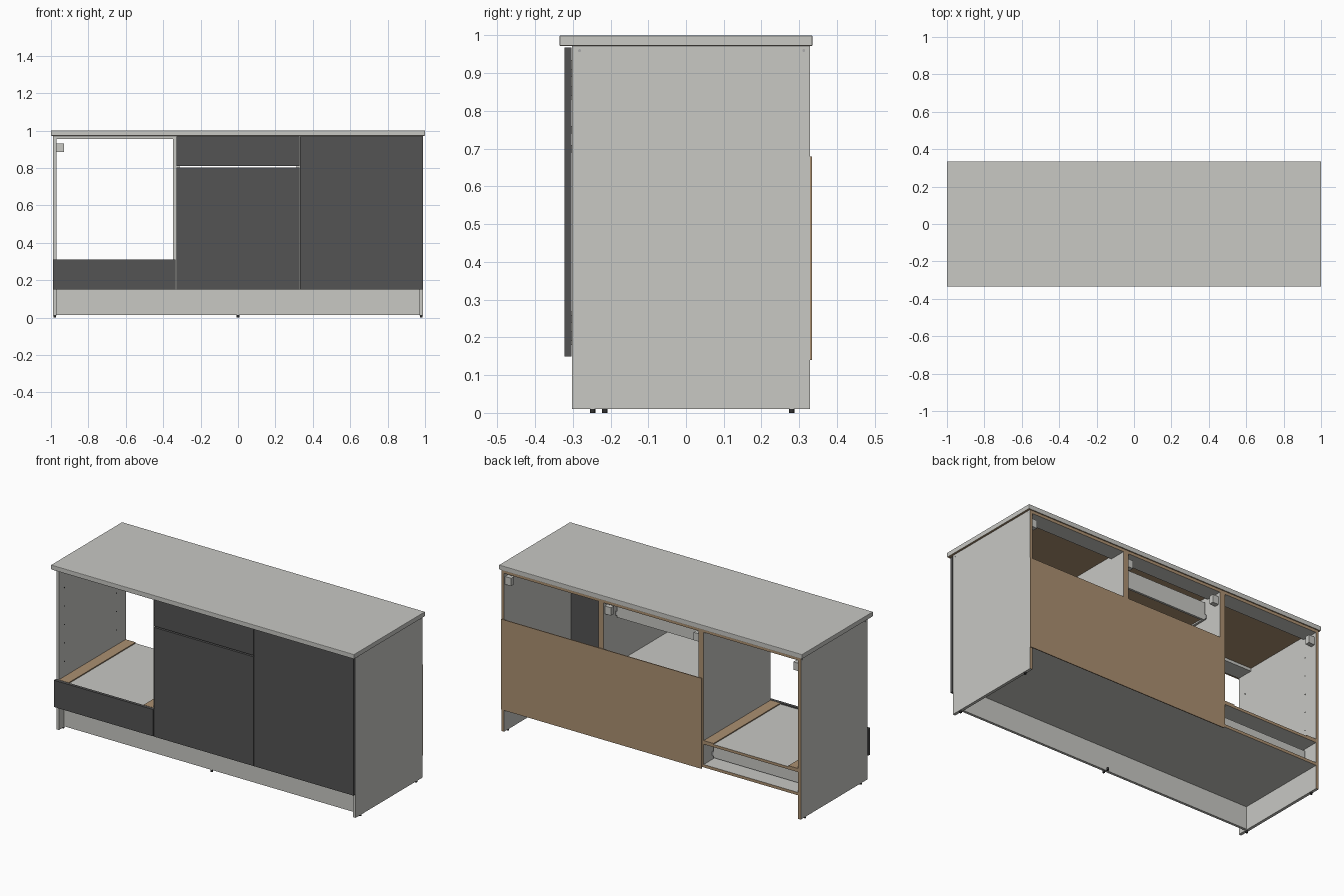
import bpy, bmesh
from mathutils import Vector

cube = bpy.data.objects.get("Cube")
if cube:
    bpy.data.objects.remove(cube, do_unlink=True)


def material(name, rgb):
    m = bpy.data.materials.new(name)
    m.use_nodes = True
    col = (*rgb, 1)
    m.diffuse_color = col
    bsdf = next(n for n in m.node_tree.nodes if n.type == 'BSDF_PRINCIPLED')
    bsdf.inputs["Base Color"].default_value = col
    bsdf.inputs["Roughness"].default_value = 0.7
    return m


LIGHT = material("light grey laminate", (0.58, 0.58, 0.55))
DARK = material("dark grey front", (0.088, 0.088, 0.088))
WOOD = material("raw brown board", (0.41, 0.28, 0.165))
METAL = material("metal grey", (0.4, 0.4, 0.4))
BLACK = material("black plastic", (0.03, 0.03, 0.03))


def finish(name, bm, mats):
    me = bpy.data.meshes.new(name)
    bm.to_mesh(me)
    bm.free()
    for m in mats:
        me.materials.append(m)
    ob = bpy.data.objects.new(name, me)
    bpy.context.collection.objects.link(ob)
    return ob


def box(name, x, y, z, mat=LIGHT, raw=None):
    """Box from (min, max) ranges; the face pointing along raw shows bare board."""
    bm = bmesh.new()
    bmesh.ops.create_cube(bm, size=1)
    for v in bm.verts:
        v.co = [r[0] + (c + 0.5) * (r[1] - r[0]) for r, c in zip((x, y, z), v.co)]
    bm.normal_update()
    if raw:
        for f in bm.faces:
            f.material_index = int(f.normal.dot(Vector(raw)) > 0.9)
    return finish(name, bm, [mat, WOOD])


def disc(name, x, y, z, radius, depth, mat, axis='Z'):
    bm = bmesh.new()
    bmesh.ops.create_cone(bm, cap_ends=True, segments=16, radius1=radius,
                          radius2=radius, depth=depth)
    for v in bm.verts:
        if axis == 'X':
            v.co = (v.co.z, v.co.y, v.co.x)
        v.co += Vector((x, y, z))
    bmesh.ops.recalc_face_normals(bm, faces=bm.faces)
    return finish(name, bm, [mat])


def drawer(name, x0, x1, y0, y1, z0, z1):
    t = 0.013
    box(name + "_left_side", (x1 - t, x1), (y0, y1), (z0, z1))
    box(name + "_right_side", (x0, x0 + t), (y0, y1), (z0, z1))
    box(name + "_back", (x0 + t, x1 - t), (y1 - t, y1), (z0, z1))
    box(name + "_bottom", (x0 + t, x1 - t), (y0, y1 - t), (z0 + 0.008, z0 + 0.014), raw=(0, 0, -1))
    for s, xa in (("left", x1), ("right", x0 - 0.01)):
        box(f"{name}_{s}_runner", (xa, xa + 0.01), (y0, y1), (z0 + 0.01, z0 + 0.035), METAL)


T = 0.017            # board thickness
FRONT, BACK = -0.302, 0.329
BASE, TOP = 0.15, 0.972
BACKWARD = (0, 1, 0)
EDGES = (-0.988, -0.33, 0.33, 0.988)
NAMES = ("right", "middle", "left")

# Worktop with a softened front edge
top = box("worktop", (-1, 1), (-0.335, 0.335), (TOP, 1.0), raw=(0, 0, -1))
bev = top.modifiers.new("soft_edge", 'BEVEL')
bev.width, bev.segments = 0.003, 2

# Carcasses: side boards, bottom and top rails
for i, name in enumerate(NAMES):
    a, b = EDGES[i], EDGES[i + 1]
    for side, x in (("right", a), ("left", b - T)):
        outer = x == EDGES[0] or b == EDGES[-1] and side == "left"
        box(f"{name}_unit_{side}_board", (x, x + T), (FRONT, BACK),
            (0.01 if outer else BASE, TOP), raw=BACKWARD)
    inner = (a + T, b - T)
    box(f"{name}_unit_bottom", inner, (FRONT, BACK), (BASE, BASE + T), raw=BACKWARD)
    box(f"{name}_unit_front_rail", inner, (FRONT, FRONT + 0.1), (TOP - T, TOP))
    box(f"{name}_unit_back_rail", inner, (BACK - 0.1, BACK), (TOP - T, TOP), raw=BACKWARD)

# Hardboard back of the closed units
box("back_panel", (-0.335, 0.988), (BACK, 0.334), (0.14, 0.68), WOOD)

# Plinth and feet
box("plinth", (EDGES[0] + T, EDGES[-1] - T), (-0.255, -0.24), (0.015, BASE))
for x, y in ((-0.98, -0.248), (0.98, -0.248), (-0.98, 0.28), (0.98, 0.28), (0, -0.247), (0, -0.215)):
    disc("foot", x, y, 0.0075, 0.007, 0.015, BLACK)

# Door and drawer fronts
DOOR_Y = (-0.322, -0.304)
box("appliance_drawer_front", (-0.99, -0.334), DOOR_Y, (BASE, 0.31), DARK)
box("middle_drawer_front", (-0.328, 0.328), DOOR_Y, (0.81, 0.968), DARK)
box("middle_door", (-0.328, 0.328), DOOR_Y, (BASE, 0.802), DARK)
box("left_door", (0.332, 0.988), DOOR_Y, (BASE, 0.968), DARK)

# Appliance shelf with bare strips along its two sides
box("appliance_shelf", (-0.971, -0.347), (FRONT, BACK), (0.288, 0.304), raw=BACKWARD)
for x in (-0.971, -0.412):
    box("shelf_strip", (x, x + 0.065), (FRONT, BACK), (0.304, 0.31), WOOD)
box("middle_shelf", (-0.313, 0.313), (-0.28, 0.31), (0.535, 0.551), raw=BACKWARD)

# Drawer boxes
drawer("appliance_drawer", -0.96, -0.358, DOOR_Y[1], 0.25, 0.18, 0.268)
drawer("middle_drawer", -0.302, 0.302, DOOR_Y[1], 0.22, 0.83, 0.935)

# Wall brackets at the upper back corners
for x, s in ((-0.971, 1), (-0.313, 1), (0.313, -1), (0.971, -1)):
    box("wall_bracket", sorted((x, x + s * 0.04)), (0.29, 0.318), (0.885, 0.932), LIGHT)
    disc("bracket_screw", x + s * 0.012, 0.304, 0.91, 0.006, 0.03, METAL).location.x = s * 0.015

# Door hinges
for x, s, heights in ((0.313, -1, (0.25, 0.7)), (0.971, -1, (0.25, 0.75, 0.9))):
    for z in heights:
        box("hinge", sorted((x, x + s * 0.014)), (DOOR_Y[1], -0.23), (z - 0.01, z + 0.01), METAL)

# Screw caps on the outer sides and shelf pin holes in the open unit
for x in (EDGES[0], EDGES[-1]):
    for y in (-0.282, 0.312):
        disc("screw_cap", x, y, 0.96, 0.004, 0.002, METAL, 'X')
for y in (-0.25, 0.24):
    for k in range(5):
        disc("pin_hole", EDGES[0] + T, y, 0.4 + k * 0.11, 0.004, 0.002, BLACK, 'X')
